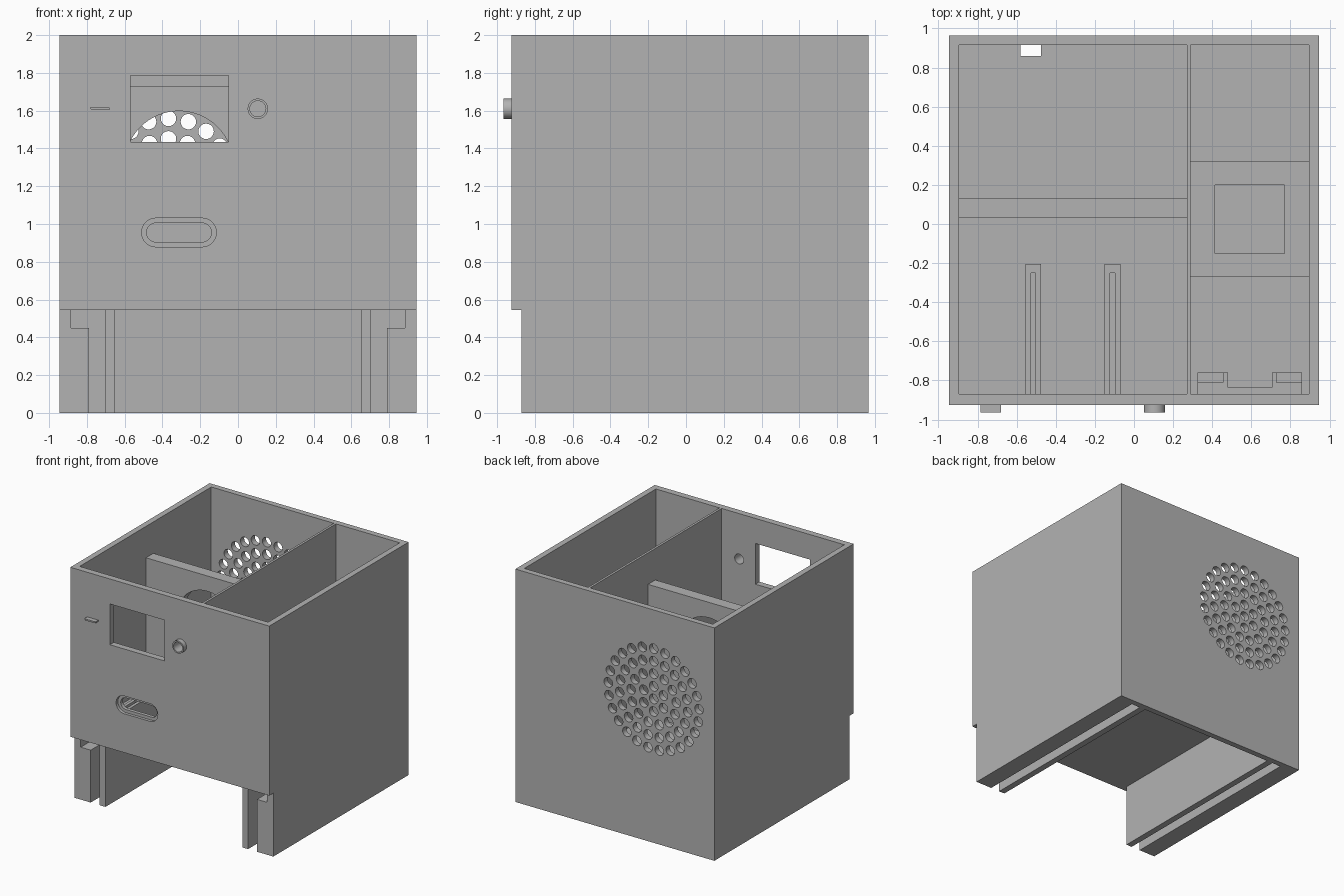
import bpy
import bmesh
from math import sin, cos, pi, tau

old = bpy.data.objects.get("Cube")
if old:
    bpy.data.objects.remove(old, do_unlink=True)

GREY = (0.45, 0.45, 0.45, 1)
mat = bpy.data.materials.new("grey plastic")
mat.use_nodes = True
mat.diffuse_color = GREY
mat.node_tree.nodes["Principled BSDF"].inputs["Base Color"].default_value = GREY


def add_object(name, bm):
    bmesh.ops.recalc_face_normals(bm, faces=bm.faces)
    mesh = bpy.data.meshes.new(name)
    bm.to_mesh(mesh)
    bm.free()
    mesh.materials.append(mat)
    obj = bpy.data.objects.new(name, mesh)
    bpy.context.collection.objects.link(obj)
    return obj


def add_prism(bm, outline, y0, y1):
    """Extrude an x-z outline from y0 to y1."""
    face = bm.faces.new([bm.verts.new((x, y0, z)) for x, z in outline])
    side = bmesh.ops.extrude_face_region(bm, geom=[face])["geom"]
    bmesh.ops.translate(bm, vec=(0, y1 - y0, 0),
                        verts=[v for v in side if isinstance(v, bmesh.types.BMVert)])


def prism(name, outline, y0, y1):
    bm = bmesh.new()
    add_prism(bm, outline, y0, y1)
    return add_object(name, bm)


def box(name, x0, x1, y0, y1, z0, z1):
    return prism(name, [(x0, z0), (x1, z0), (x1, z1), (x0, z1)], y0, y1)


def circle(x, z, r, n):
    return [(x + r * sin(tau * i / n), z + r * cos(tau * i / n)) for i in range(n)]


def capsule(x, z, half, r, n=16):
    """Outline of a horizontal slot with round ends."""
    ends = []
    for side in (1, -1):
        for i in range(n + 1):
            a = pi * i / n
            ends.append((x + side * (half + r * sin(a)), z + side * r * cos(a)))
    return ends


def cut(target, cutter):
    cutter.hide_render = True
    mod = target.modifiers.new("cut", "BOOLEAN")
    mod.operation = "DIFFERENCE"
    mod.solver = "EXACT"
    mod.object = cutter
    bpy.context.view_layer.objects.active = target
    bpy.ops.object.modifier_apply(modifier=mod.name)
    bpy.data.objects.remove(cutter, do_unlink=True)


# Shell with two open compartments above a floor
FLOOR, BASE, FRONT, BACK = 0.6, 0.545, -0.87, 0.915
shell = box("shell", -0.945, 0.945, -0.925, 0.965, 0, 2)
cut(shell, box("left_bay", -0.895, 0.27, FRONT, BACK, FLOOR, 2.1))
cut(shell, box("right_bay", 0.29, 0.895, FRONT, BACK, FLOOR, 2.1))

# Underside: set-back front, open middle and a stepped channel in each leg
cut(shell, box("front_step", -1, 1, -1, FRONT, -0.1, BASE))
cut(shell, box("under_space", -0.65, 0.65, -1.1, BACK, -0.1, BASE))
for s in (-1, 1):
    channel = [(0.705, -0.1), (0.79, -0.1), (0.79, 0.45),
               (0.885, 0.45), (0.885, BASE), (0.705, BASE)]
    cut(shell, prism("channel", [(s * x, z) for x, z in channel], -1.1, BACK))
cut(shell, box("cable_slot", -0.58, -0.475, 0.86, BACK, 0.4, 0.7))

# Front wall openings
cut(shell, box("window", -0.57, -0.05, -1, -0.8, 1.435, 1.785))
cut(shell, prism("port_recess", capsule(-0.3125, 0.955, 0.122, 0.076), -1, -0.9))
cut(shell, prism("port_hole", capsule(-0.3125, 0.955, 0.122, 0.05), -1, -0.8))
cut(shell, prism("button_hole", circle(0.105, 1.61, 0.042, 32), -1, -0.8))

# Vent: rings of round holes in the back wall
bm = bmesh.new()
for ring in range(5):
    count = max(1, round(tau * ring))
    for cx, cz in circle(-0.368, 1.235, 0.108 * ring, count):
        add_prism(bm, circle(cx, cz, 0.041, 20), 0.88, 1)
cut(shell, add_object("vent_holes", bm))

# Front controls
button = prism("button_ring", circle(0.105, 1.61, 0.054, 32), -0.965, -0.92)
cut(button, prism("button_bore", circle(0.105, 1.61, 0.042, 32), -1, -0.8))
prism("indicator_bar", [(-0.785, 1.617), (-0.775, 1.604), (-0.68, 1.604), (-0.68, 1.617)],
      -0.965, -0.92)

# Fan wall across the left bay
fan_wall = box("fan_wall", -0.895, 0.27, 0.03, 0.13, FLOOR, 1.73)
cut(fan_wall, prism("fan_hole", circle(-0.3125, 1.31, 0.288, 64), -0.1, 0.3))

# Slotted board rails behind the port
for x in (-0.515, -0.11):
    rail = box("board_rail", x - 0.04, x + 0.04, FRONT, -0.205, FLOOR, 0.86)
    cut(rail, box("rail_slot", x - 0.0125, x + 0.0125, -0.9, -0.25, 0.7, 1))

# Raised platform with a square pocket in the right bay
platform = box("platform", 0.29, 0.895, -0.27, 0.32, FLOOR, 0.72)
cut(platform, box("platform_pocket", 0.415, 0.77, -0.15, 0.2, 0.62, 1))

# Bracket inside the front of the right bay
bracket = box("bracket", 0.325, 0.86, FRONT, -0.76, FLOOR, 1.0)
cut(bracket, box("bracket_notch", 0.48, 0.705, -0.835, -0.7, 0.5, 1.1))
for x0, x1 in ((0.3, 0.455), (0.73, 0.9)):
    cut(bracket, box("bracket_step", x0, x1, -0.81, -0.7, 0.9, 1.1))

# Smooth the round edges and keep the corners crisp
bpy.ops.object.select_all(action="DESELECT")
for obj in (shell, button, fan_wall):
    obj.select_set(True)
bpy.context.view_layer.objects.active = shell
bpy.ops.object.shade_smooth_by_angle(angle=0.5)
